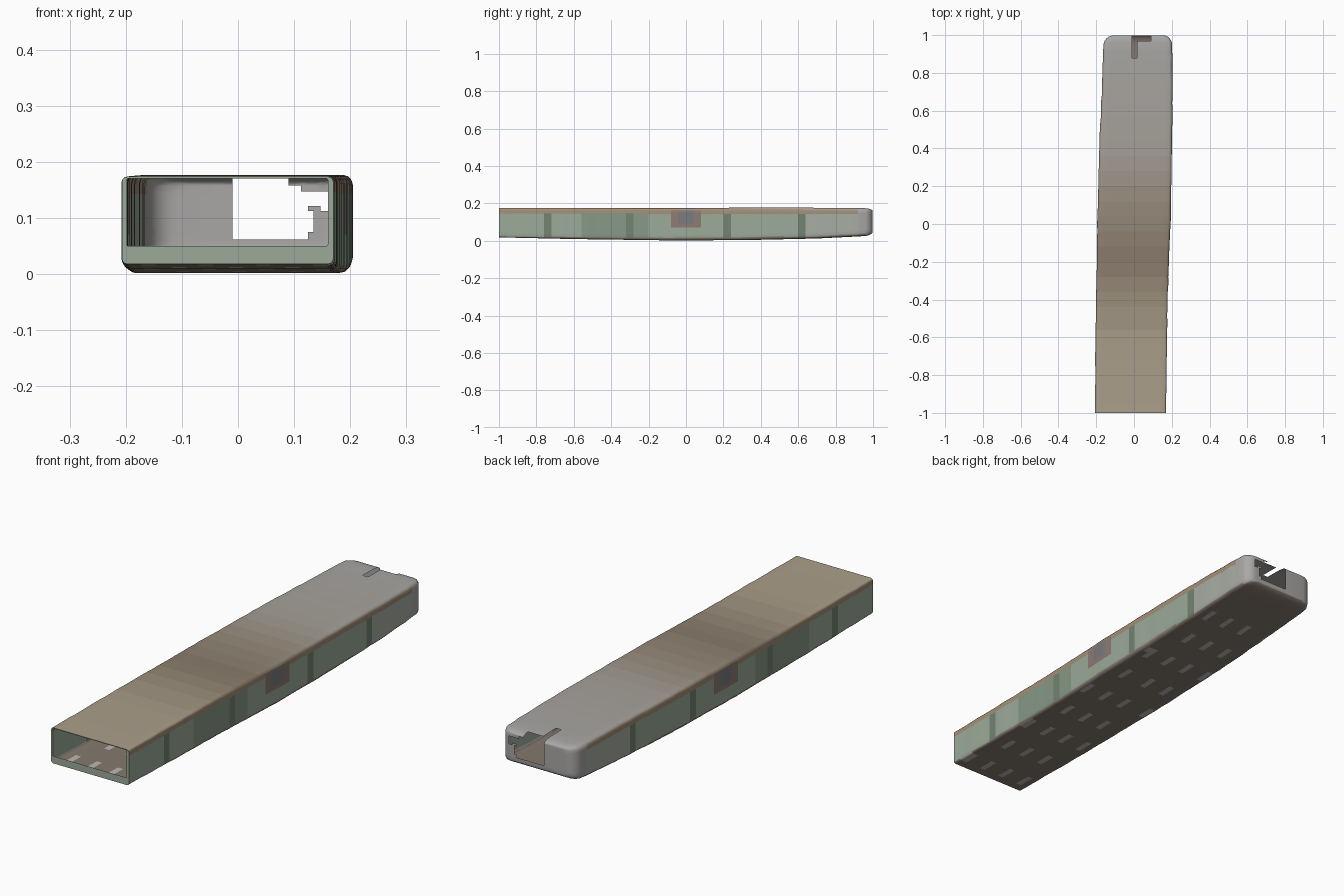
import bpy, bmesh, math, random
from mathutils import Vector

if "Cube" in bpy.data.objects:
    bpy.data.objects.remove(bpy.data.objects["Cube"])

random.seed(4)

def interp(pts, y):
    for (a, va), (b, vb) in zip(pts, pts[1:]):
        if y <= b:
            return va + (vb - va) * (y - a) / (b - a)
    return pts[-1][1]

# Hull outline along its length
LEFT = [(-1, -.207), (-.5, -.203), (0, -.194), (.4, -.184), (.75, -.169), (1, -.16)]
RIGHT = [(-1, .170), (-.5, .176), (-.2, .184), (0, .194), (.4, .201), (.8, .204), (1, .202)]
BOTTOM = [(-1, .018), (-.6, .009), (-.1, .002), (.3, .003), (.7, .012), (1, .027)]
TOP = [(-1, .174), (0, .176), (.6, .177), (1, .174)]

def section(x0, x1, z0, z1, r):
    """Rounded rectangle with subdivided sides"""
    pts = []
    c = [(x0 + r, z0 + r), (x1 - r, z0 + r), (x1 - r, z1 - r), (x0 + r, z1 - r)]
    for i, n in enumerate((14, 8, 14, 8)):
        for k in range(4):
            a = math.pi + (i + k / 3) * math.pi / 2
            pts.append((c[i][0] + r * math.cos(a), c[i][1] + r * math.sin(a)))
        a = math.pi + (i + 1) * math.pi / 2
        p, q = pts[-1], c[(i + 1) % 4]
        q = (q[0] + r * math.cos(a), q[1] + r * math.sin(a))
        for k in range(1, n):
            t = k / n
            pts.append((p[0] + (q[0] - p[0]) * t, p[1] + (q[1] - p[1]) * t))
    return pts

bm = bmesh.new()

def ring(y, sec):
    return [bm.verts.new((x, y, z)) for x, z in sec]

# Front frame, long body with slight dents, rounded back end
rings = [ring(-1, section(-.198, .160, .050, .171, .003))]
for i in range(49):
    y = -1 + i * .04
    j = [random.uniform(-.0015, .0015) if i else 0 for _ in range(2)]
    rings.append(ring(y, section(interp(LEFT, y) + j[0], interp(RIGHT, y) + j[1],
                                 interp(BOTTOM, y), interp(TOP, y), .010 + .008 * i / 48)))
for k in range(1, 7):
    a = k * math.pi / 12
    y, s = .945 + .053 * math.sin(a), 1 - math.cos(a)
    rings.append(ring(y, section(interp(LEFT, y) + .05 * s, interp(RIGHT, y) - .045 * s,
                                 interp(BOTTOM, y) + .02 * s, interp(TOP, y) - .014 * s, .018)))
for a, b in zip(rings, rings[1:]):
    n = len(a)
    for i in range(n):
        bm.faces.new((a[i], a[(i + 1) % n], b[(i + 1) % n], b[i]))
bm.faces.new(rings[-1])
bmesh.ops.recalc_face_normals(bm, faces=bm.faces)
if max(bm.faces, key=lambda f: f.calc_center_median().y).normal.y < 0:
    bmesh.ops.reverse_faces(bm, faces=bm.faces)

# Ragged opening and roof slot at the back end
cuts = [((x, 0, 0), (1, 0, 0)) for x in (-.01, .015, .09, .112, .125, .135, .147, .16)]
cuts += [((0, y, 0), (0, 1, 0)) for y in (.88, .968)]
cuts += [((0, 0, z), (0, 0, 1)) for z in (.062, .075, .113, .122, .147, .158)]
for co, no in cuts:
    fs = [f for f in bm.faces if f.calc_center_median().y > .84]
    geom = fs + list({e for f in fs for e in f.edges}) + list({v for f in fs for v in f.verts})
    bmesh.ops.bisect_plane(bm, geom=geom, plane_co=Vector(co), plane_no=Vector(no), dist=1e-5)

def is_open(c):
    if -.01 < c.x < .015 and c.y > .88 and c.z > .1:
        return True
    if not (c.y > .968 and -.01 < c.x < .16 and c.z > .062):
        return False
    if c.x > .09 and c.z > (.158 if c.x < .112 else .147):
        return False
    if c.x > .135 and c.z < .113 or c.x > .125 and c.z < .075:
        return False
    return not (.125 < c.x < .147 and .113 < c.z < .122)

bmesh.ops.delete(bm, geom=[f for f in bm.faces if is_open(f.calc_center_bounds())], context='FACES')

mesh = bpy.data.meshes.new("hollow_hull")
hull = bpy.data.objects.new("hollow_hull", mesh)
bpy.context.collection.objects.link(hull)

# Weathered paint: one flat colour per group of faces
slots = {}
def paint(name, col):
    if name not in slots:
        m = bpy.data.materials.new(name)
        m.diffuse_color = (*col, 1)
        m.use_nodes = True
        m.node_tree.nodes["Principled BSDF"].inputs["Base Color"].default_value = m.diffuse_color
        mesh.materials.append(m)
        slots[name] = len(slots)
    return slots[name]

R = [(-1, .41), (-.6, .40), (-.2, .24), (.1, .31), (.4, .38), (1, .40)]
G = [(-1, .35), (-.6, .34), (-.2, .19), (.1, .26), (.4, .35), (1, .39)]
B = [(-1, .26), (-.6, .25), (-.2, .14), (.1, .20), (.4, .31), (1, .38)]
SEAMS = (-.74, -.3, .22, .62)

def choose(f):
    c, n = f.calc_center_median(), f.normal
    if c.y > .93 and n.z > -.7:
        return paint("pale_end", (.40, .39, .38))
    if n.z > .7:
        k = round(c.y * 12) / 12
        return paint(f"roof_{k:.2f}", (interp(R, k), interp(G, k), interp(B, k)))
    if n.z < -.7:
        col, row = int((c.x + .2) / .0265), int((c.y + 1) / .04 + 1e-3)
        if row % 5 in (1, 2) and (col + 2 * (row // 5 % 2)) % 4 == 1 and c.y < .85:
            return paint("floor_patch", (.52, .50, .47))
        return paint("floor", (.24, .20, .16))
    if n.y < -.7:
        return paint("front_frame", (.33, .40, .31))
    if abs(c.y) < .08 and .065 < c.z < .165:
        if abs(c.y) > .04 or c.z < .085:
            return paint("window_frame", (.27, .20, .17))
        return paint("window", (.20, .20, .21))
    if c.z > .142:
        return paint("rusty_edge", (.36, .27, .18))
    if c.z < .02:
        return paint("lower_edge", (.26, .23, .18))
    if any(abs(c.y - s) < .021 for s in SEAMS):
        return paint("side_seam", (.17, .23, .17))
    if c.y > .6:
        return paint("side_pale", (.39, .42, .37))
    if -.55 < c.y < -.2:
        return paint("side_dark", (.24, .32, .24))
    return paint("side_green", (.33, .41, .32))

bm.normal_update()
for f in bm.faces:
    f.material_index = choose(f)
bm.to_mesh(mesh)
bm.free()

bpy.context.view_layer.objects.active = hull
hull.select_set(True)
bpy.ops.object.shade_smooth_by_angle(angle=math.radians(40))
